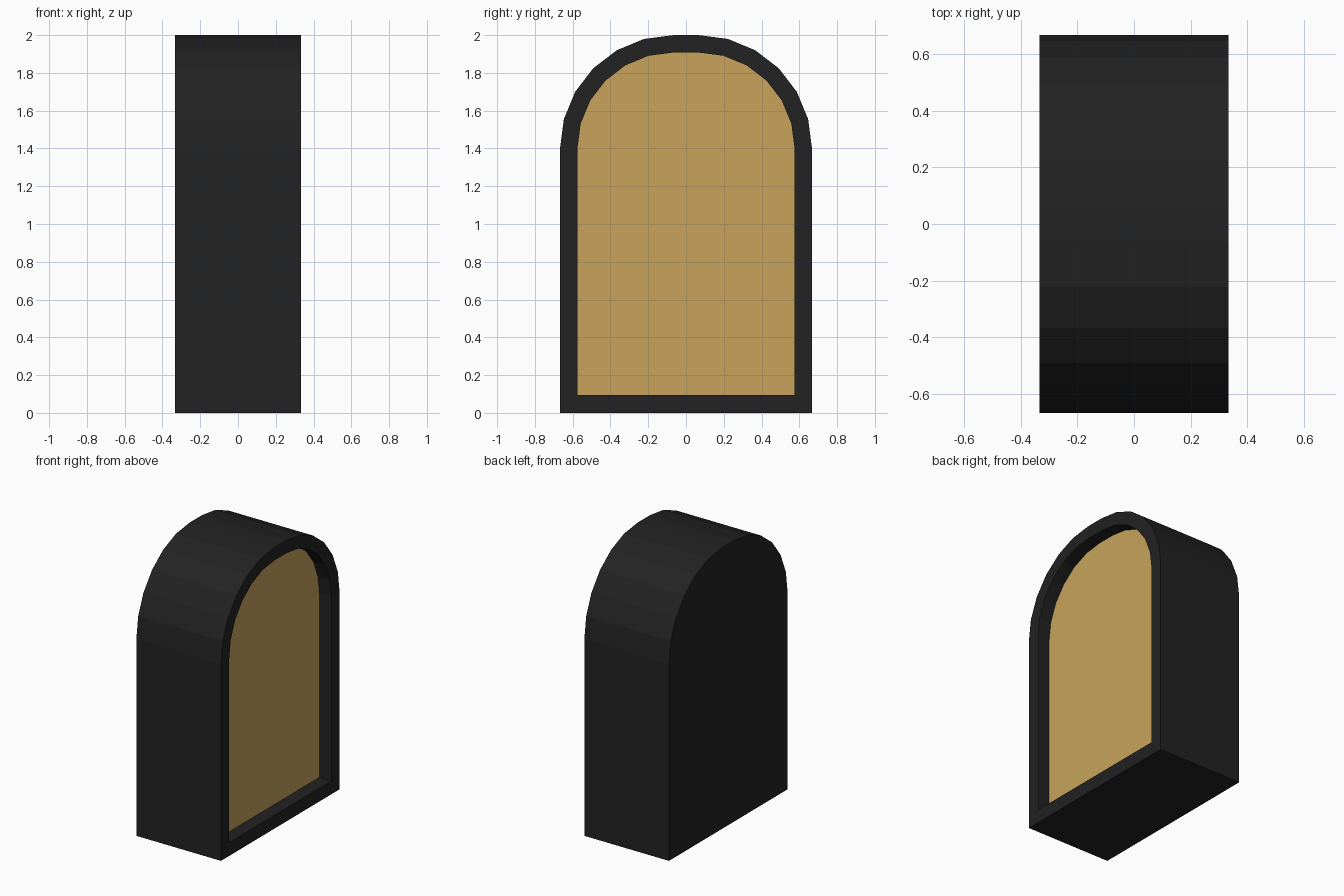
import bpy, bmesh, math

if "Cube" in bpy.data.objects:
    bpy.data.objects.remove(bpy.data.objects["Cube"])

HALF_DEPTH = 0.333   # half size along x
RECESS = 0.095       # depth of the recess in the +x side
CORNER_Y, SPRING_Z = 0.067, 1.4   # centre of the rounded shoulders


def material(name, color):
    m = bpy.data.materials.new(name)
    m.diffuse_color = (*color, 1)
    m.use_nodes = True
    m.node_tree.nodes["Principled BSDF"].inputs["Base Color"].default_value = m.diffuse_color
    return m


black = material("black casing", (0.016, 0.016, 0.016))
tan = material("tan panel", (0.578, 0.371, 0.107))


def arch(radius, bottom):
    """Arch outline in (y, z): flat base, straight sides, rounded shoulders."""
    right = [(CORNER_Y + radius, bottom)]
    for i in range(7):
        a = math.radians(15 * i)
        right.append((CORNER_Y + radius * math.cos(a), SPRING_Z + radius * math.sin(a)))
    return right + [(-y, z) for y, z in reversed(right)]


def ring(bm, outline, x):
    return [bm.verts.new((x, y, z)) for y, z in outline]


def bridge(bm, a, b):
    n = len(a)
    for i in range(n):
        j = (i + 1) % n
        bm.faces.new((a[i], a[j], b[j], b[i]))


def finish(bm, name, mat):
    mesh = bpy.data.meshes.new(name)
    bm.to_mesh(mesh)
    bm.free()
    mesh.materials.append(mat)
    obj = bpy.data.objects.new(name, mesh)
    bpy.context.collection.objects.link(obj)


outer, inner = arch(0.6, 0.0), arch(0.508, 0.095)

# Casing: closed back, outer walls, front rim and recess walls
bm = bmesh.new()
rings = [ring(bm, outer, -HALF_DEPTH), ring(bm, outer, HALF_DEPTH),
         ring(bm, inner, HALF_DEPTH), ring(bm, inner, HALF_DEPTH - RECESS)]
bm.faces.new(list(reversed(rings[0])))
for a, b in zip(rings, rings[1:]):
    bridge(bm, a, b)
finish(bm, "arched_casing", black)

# Panel closing the bottom of the recess, facing +x
bm = bmesh.new()
bm.faces.new(ring(bm, inner, HALF_DEPTH - RECESS))
finish(bm, "recessed_panel", tan)
